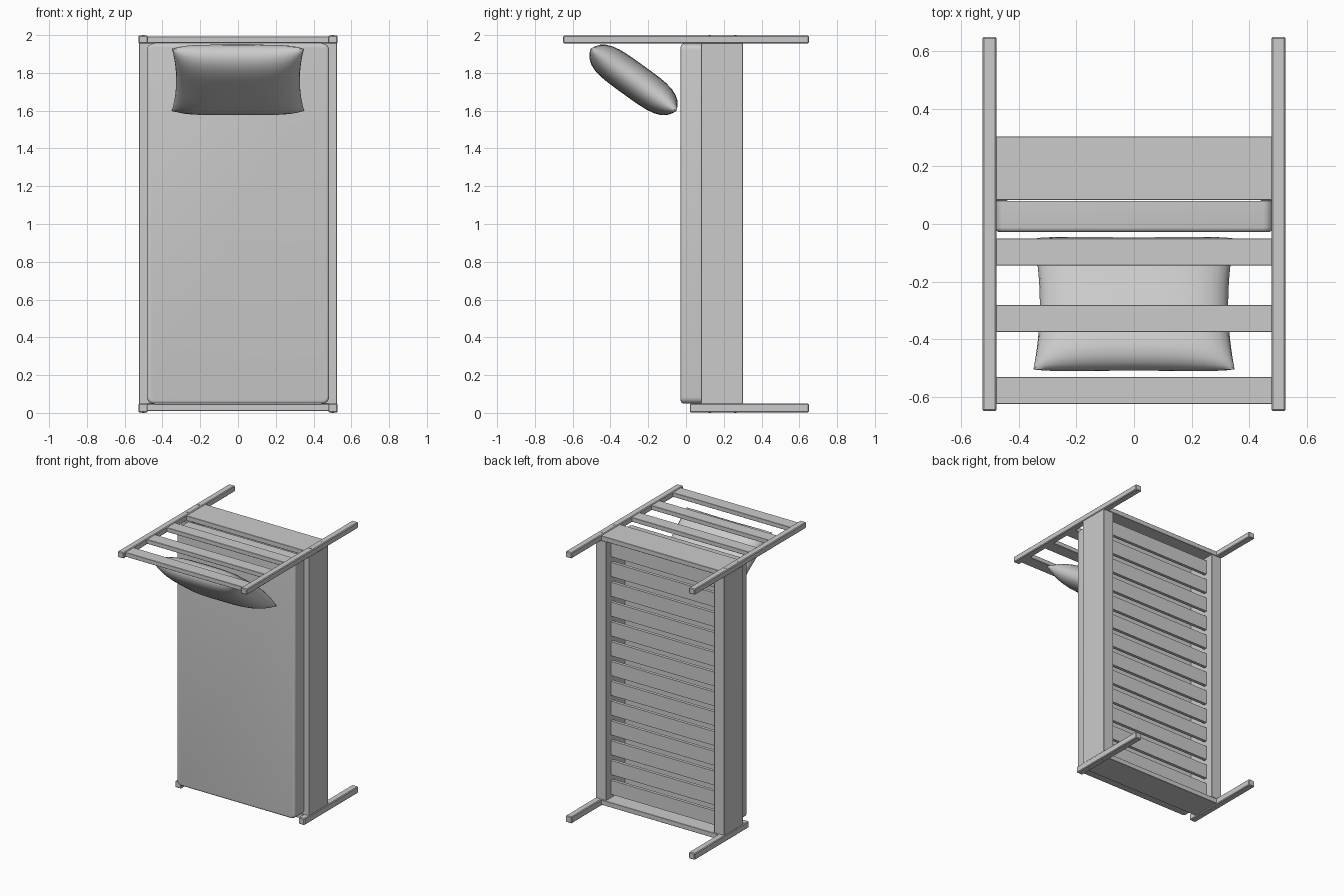
import bpy, bmesh, math
from mathutils import Vector

if "Cube" in bpy.data.objects:
    bpy.data.objects.remove(bpy.data.objects["Cube"])


def finish(name, bm, smooth=False):
    bmesh.ops.recalc_face_normals(bm, faces=bm.faces)
    me = bpy.data.meshes.new(name)
    bm.to_mesh(me)
    bm.free()
    ob = bpy.data.objects.new(name, me)
    bpy.context.collection.objects.link(ob)
    if smooth:
        bpy.ops.object.select_all(action='DESELECT')
        ob.select_set(True)
        bpy.context.view_layer.objects.active = ob
        bpy.ops.object.shade_smooth_by_angle(angle=math.radians(40))
    return ob


def box(name, x, y, z, bevel=0.003):
    """Box from (min, max) ranges with a small chamfer."""
    bm = bmesh.new()
    bmesh.ops.create_cube(bm, size=1)
    for v in bm.verts:
        v.co = Vector([r[0] if c < 0 else r[1] for r, c in zip((x, y, z), v.co)])
    if bevel:
        bmesh.ops.bevel(bm, geom=bm.edges[:], offset=bevel, segments=1, affect='EDGES')
    return finish(name, bm)


def bolt(name, x, y, z):
    bm = bmesh.new()
    bmesh.ops.create_cone(bm, cap_ends=True, segments=12, radius1=0.007,
                          radius2=0.007, depth=0.012)
    bmesh.ops.translate(bm, vec=(x, y, z), verts=bm.verts)
    return finish(name, bm, True)


# The bed stands on its foot end: length along z, sleeping surface toward -y
HEAD, FOOT = (1.955, 1.998), (0.002, 0.05)
for side, s in (("left", -1), ("right", 1)):
    px = tuple(sorted((s * 0.478, s * 0.527)))
    box(f"head_post_{side}", px, (-0.65, 0.65), HEAD, 0.005)
    box(f"foot_post_{side}", px, (0.02, 0.65), FOOT, 0.005)
    # side rail and bolts through the posts
    rx = tuple(sorted((s * 0.44, s * 0.523)))
    box(f"side_rail_{side}", rx, (0.08, 0.302), (0.048, 1.957), 0.002)
    for i, y in enumerate((0.125, 0.26)):
        bolt(f"head_bolt_{side}_{i}", s * 0.502, y, 1.994)
        bolt(f"foot_bolt_{side}_{i}", s * 0.502, y, 0.006)

# End boards and headboard slats
box("head_end_board", (-0.48, 0.48), (0.083, 0.304), (1.957, 1.992), 0.002)
box("foot_end_board", (-0.48, 0.48), (0.083, 0.304), (0.010, 0.046), 0.002)
for i, y in enumerate((-0.098, -0.328, -0.578)):
    box(f"headboard_slat_{i}", (-0.48, 0.48), (y - 0.047, y + 0.047), (1.960, 1.992), 0.002)

# Slatted base
COUNT = 13
for i in range(COUNT):
    z = 1.002 + (i - (COUNT - 1) / 2) * 0.146
    box(f"base_slat_{i}", (-0.445, 0.445), (0.222, 0.245), (z - 0.052, z + 0.052), 0)

# Mattress: rounded corners, then rounded sleeping-side rim
bm = bmesh.new()
bmesh.ops.create_cube(bm, size=1)
for v in bm.verts:
    v.co = Vector((v.co.x * 0.965, 0.026 + v.co.y * 0.108, 1.002 + v.co.z * 1.906))
corners = [e for e in bm.edges if abs(e.verts[0].co.y - e.verts[1].co.y) > 0.05]
bmesh.ops.bevel(bm, geom=corners, offset=0.035, segments=5, profile=0.5, affect='EDGES')
rim = [e for e in bm.edges if all(v.co.y < -0.02 for v in e.verts)]
bmesh.ops.bevel(bm, geom=rim, offset=0.016, segments=4, profile=0.5, affect='EDGES')
finish("mattress", bm, True)

# Pillow: two bulged sheets sharing a pinched, concave outline
NU, NV = 20, 16
along = Vector((0, 0.81, -0.584))
normal = Vector((0, -0.584, -0.81))
centre = Vector((0, -0.278, 1.763))
bm = bmesh.new()
sheets = []
for sgn in (1, -1):
    grid = []
    for i in range(NU + 1):
        u = math.sin((i / NU - 0.5) * math.pi)
        row = []
        for j in range(NV + 1):
            v = math.sin((j / NV - 0.5) * math.pi)
            x = 0.35 * u * (1 - 0.065 * (1 - v * v))
            w = 0.282 * v * (1 - 0.035 * (1 - u * u))
            t = 0.092 * math.sqrt(max(0, (1 - u ** 4) * (1 - v ** 4)))
            row.append(bm.verts.new(centre + Vector((x, 0, 0)) + along * w + normal * (sgn * t)))
        grid.append(row)
    for i in range(NU):
        for j in range(NV):
            bm.faces.new((grid[i][j], grid[i + 1][j], grid[i + 1][j + 1], grid[i][j + 1]))
bmesh.ops.remove_doubles(bm, verts=bm.verts, dist=0.0002)
finish("pillow", bm, True)
